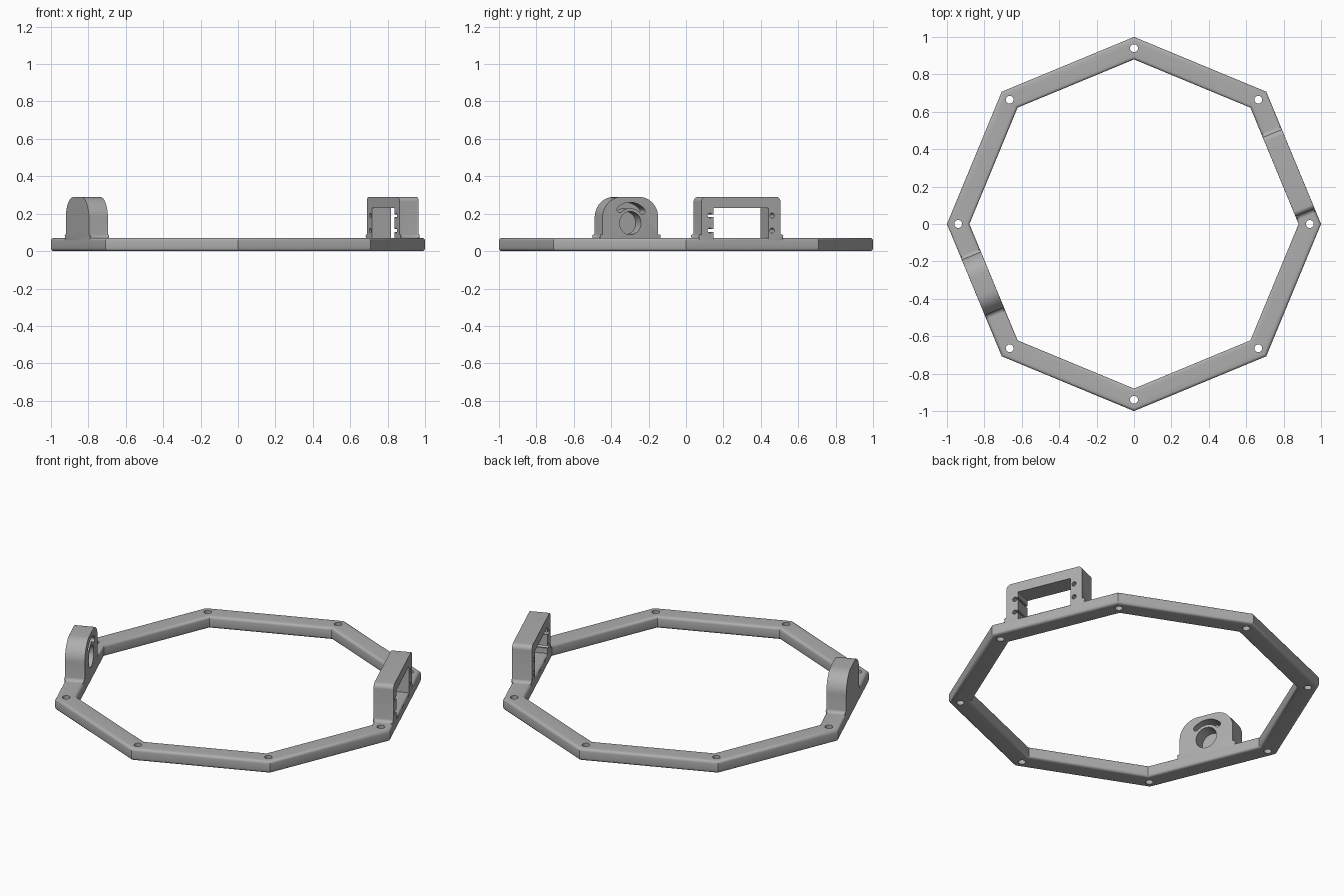
import bpy, bmesh
from math import sin, cos, pi, radians
from mathutils import Matrix

if "Cube" in bpy.data.objects:
    bpy.data.objects.remove(bpy.data.objects["Cube"])

grey = bpy.data.materials.new("light_grey")
grey.use_nodes = True
grey.diffuse_color = (0.42, 0.42, 0.42, 1)
grey.node_tree.nodes["Principled BSDF"].inputs["Base Color"].default_value = grey.diffuse_color

INNER, OUTER, HEIGHT = 0.813, 0.924, 0.071   # ring sides (apothems) and thickness
MID = (INNER + OUTER) / 2
HALF = (OUTER - INNER) / 2 - 0.0005


def arc(cx, cz, r, a0, a1, n=8):
    angles = [radians(a0 + (a1 - a0) * i / n) for i in range(n + 1)]
    return [(cx + r * cos(a), cz + r * sin(a)) for a in angles]


def make(name, bm):
    bmesh.ops.recalc_face_normals(bm, faces=bm.faces)
    mesh = bpy.data.meshes.new(name)
    bm.to_mesh(mesh)
    bm.free()
    mesh.materials.append(grey)
    obj = bpy.data.objects.new(name, mesh)
    bpy.context.collection.objects.link(obj)
    return obj


def prism(name, outline, y0, y1, bevel=0):
    """Extrude an (x, z) outline along y, optionally rounding both rims."""
    bm = bmesh.new()
    front = bm.faces.new([bm.verts.new((x, y0, z)) for x, z in outline])
    back = bm.faces.new([bm.verts.new((x, y1, z)) for x, z in reversed(outline)])
    n = len(outline)
    for i in range(n):
        a, b = front.verts[i], front.verts[(i + 1) % n]
        c, d = back.verts[n - 1 - (i + 1) % n], back.verts[n - 1 - i]
        bm.faces.new((a, d, c, b))
    if bevel:
        bmesh.ops.bevel(bm, geom=list(front.edges) + list(back.edges), offset=bevel,
                        segments=4, profile=0.5, affect='EDGES', clamp_overlap=False)
    return make(name, bm)


def cut(obj, cutters):
    for cutter in cutters:
        mod = obj.modifiers.new("cut", 'BOOLEAN')
        mod.operation, mod.solver, mod.object = 'DIFFERENCE', 'EXACT', cutter
        bpy.context.view_layer.objects.active = obj
        bpy.ops.object.modifier_apply(modifier=mod.name)
        bpy.data.objects.remove(cutter)


def smooth(obj):
    bpy.ops.object.select_all(action='DESELECT')
    obj.select_set(True)
    bpy.context.view_layer.objects.active = obj
    bpy.ops.object.shade_smooth_by_angle(angle=radians(32))


def body_outline(half, top, corner, foot=0.018):
    """Upright with rounded shoulders and filleted feet."""
    left = [(-half - foot, 0.04)]
    left += arc(-half - foot, HEIGHT + foot, foot, -90, 0, 5)
    left += arc(-half + corner, top - corner, corner, 180, 90, 12)
    return left + [(-x, z) for x, z in reversed(left)]


def box(x0, x1, z0, z1):
    return [(x0, z0), (x1, z0), (x1, z1), (x0, z1)]


def place(obj, degrees, offset):
    """Stand a part on the ring side that faces the given direction."""
    obj.data.transform(Matrix.Rotation(radians(degrees - 90), 4, 'Z')
                       @ Matrix.Translation((offset, MID, 0)))
    smooth(obj)


# Octagonal ring: rounded section swept round eight mitred corners
r = 0.016
section = (arc(OUTER - r, HEIGHT - r, r, 0, 90, 4) + arc(INNER + r, HEIGHT - r, r, 90, 180, 4)
           + arc(INNER + r, r, r, 180, 270, 4) + arc(OUTER - r, r, r, 270, 360, 4))
bm = bmesh.new()
loops = []
for k in range(8):
    a = k * pi / 4
    loops.append([bm.verts.new((u / cos(pi / 8) * cos(a), u / cos(pi / 8) * sin(a), z))
                  for u, z in section])
for k in range(8):
    here, there = loops[k], loops[(k + 1) % 8]
    for i in range(len(section)):
        j = (i + 1) % len(section)
        bm.faces.new((here[i], there[i], there[j], here[j]))
ring = make("octagon_ring", bm)

# Bolt holes at the corners
bm = bmesh.new()
for k in range(8):
    a = k * pi / 4
    bmesh.ops.create_cone(bm, cap_ends=True, segments=24, radius1=0.021, radius2=0.021, depth=0.3,
                          matrix=Matrix.Translation((0.94 * cos(a), 0.94 * sin(a), 0)))
cut(ring, [make("bolt_hole_cutter", bm)])
smooth(ring)

# Motor bracket: frame with a window, screw holes and slits
bracket = prism("motor_bracket", body_outline(0.229, 0.29, 0.026), -HALF, HALF, 0.012)
cutters = [prism("window_cutter", box(-0.159, 0.159, 0.06, 0.23), -0.2, 0.2)]
for z in (0.11, 0.19):
    for x in (-0.18, 0.18):
        cutters.append(prism("screw_cutter", arc(x, z, 0.013, 0, 345, 23), -0.2, 0.2))
    cutters.append(prism("slit_cutter", box(0.15, 0.18, z - 0.007, z + 0.007), -0.2, 0.2))
cut(bracket, cutters)
place(bracket, 22.5, 0.064)

# Pivot plate: arch with a blind bore and a blind curved slot on the inner face
plate = prism("pivot_plate", body_outline(0.161, 0.29, 0.11), -HALF, HALF, 0.012)
bore = prism("bore_cutter", arc(0, 0.15, 0.062, 0, 352.5, 47), -0.2, 0.02)
mid_r, half_w, a0, a1 = 0.095, 0.016, 42, 130
end0 = (mid_r * cos(radians(a0)), 0.15 + mid_r * sin(radians(a0)))
end1 = (mid_r * cos(radians(a1)), 0.15 + mid_r * sin(radians(a1)))
slot = (arc(0, 0.15, mid_r + half_w, a0, a1, 16) + arc(*end1, half_w, a1, a1 + 180, 8)[1:-1]
        + arc(0, 0.15, mid_r - half_w, a1, a0, 16) + arc(*end0, half_w, a0 + 180, a0 + 360, 8)[1:-1])
cut(plate, [bore, prism("slot_cutter", slot, -0.2, 0.02)])
place(plate, 202.5, 0.015)
